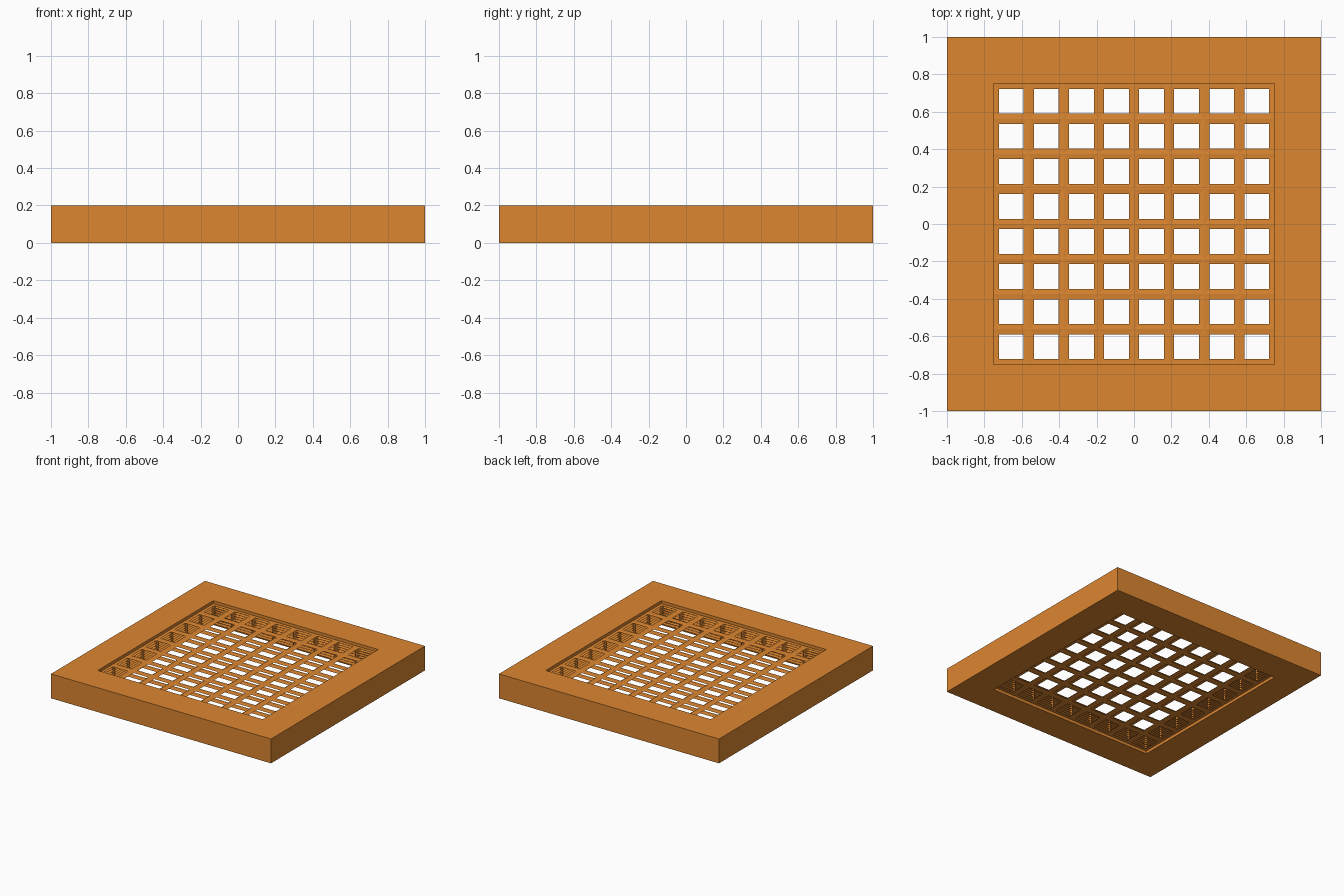
import bpy, bmesh

if "Cube" in bpy.data.objects:
    bpy.data.objects.remove(bpy.data.objects["Cube"])

OUTER, INNER, HEIGHT = 1.0, 0.75, 0.2
CELLS = 8

orange = bpy.data.materials.new("orange")
orange.diffuse_color = (0.72, 0.24, 0.03, 1)
orange.use_nodes = True
orange.node_tree.nodes["Principled BSDF"].inputs["Base Color"].default_value = orange.diffuse_color


def add_object(name, bm):
    bmesh.ops.recalc_face_normals(bm, faces=bm.faces)
    mesh = bpy.data.meshes.new(name)
    bm.to_mesh(mesh)
    bm.free()
    mesh.materials.append(orange)
    obj = bpy.data.objects.new(name, mesh)
    bpy.context.collection.objects.link(obj)
    return obj


# Square frame: rectangular cross-section carried round four corners
bm = bmesh.new()
profile = [(OUTER, 0), (OUTER, HEIGHT), (INNER, HEIGHT), (INNER, 0)]
corners = [(1, 1), (-1, 1), (-1, -1), (1, -1)]
rings = [[bm.verts.new((sx * r, sy * r, z)) for r, z in profile] for sx, sy in corners]
for i in range(4):
    a, b = rings[i], rings[(i + 1) % 4]
    for j in range(4):
        k = (j + 1) % 4
        bm.faces.new((a[j], a[k], b[k], b[j]))
add_object("frame", bm)

# Hollow lattice box: subdivided cube turned to bars, then flattened
bm = bmesh.new()
bmesh.ops.create_cube(bm, size=2)
bmesh.ops.subdivide_edges(bm, edges=bm.edges[:], cuts=CELLS - 1, use_grid_fill=True)
grille = add_object("grille", bm)
grille.scale = (INNER, INNER, 0.075)
grille.location.z = HEIGHT / 2
wire = grille.modifiers.new("bars", 'WIREFRAME')
wire.thickness = 0.073
wire.use_even_offset = True
wire.use_replace = True
